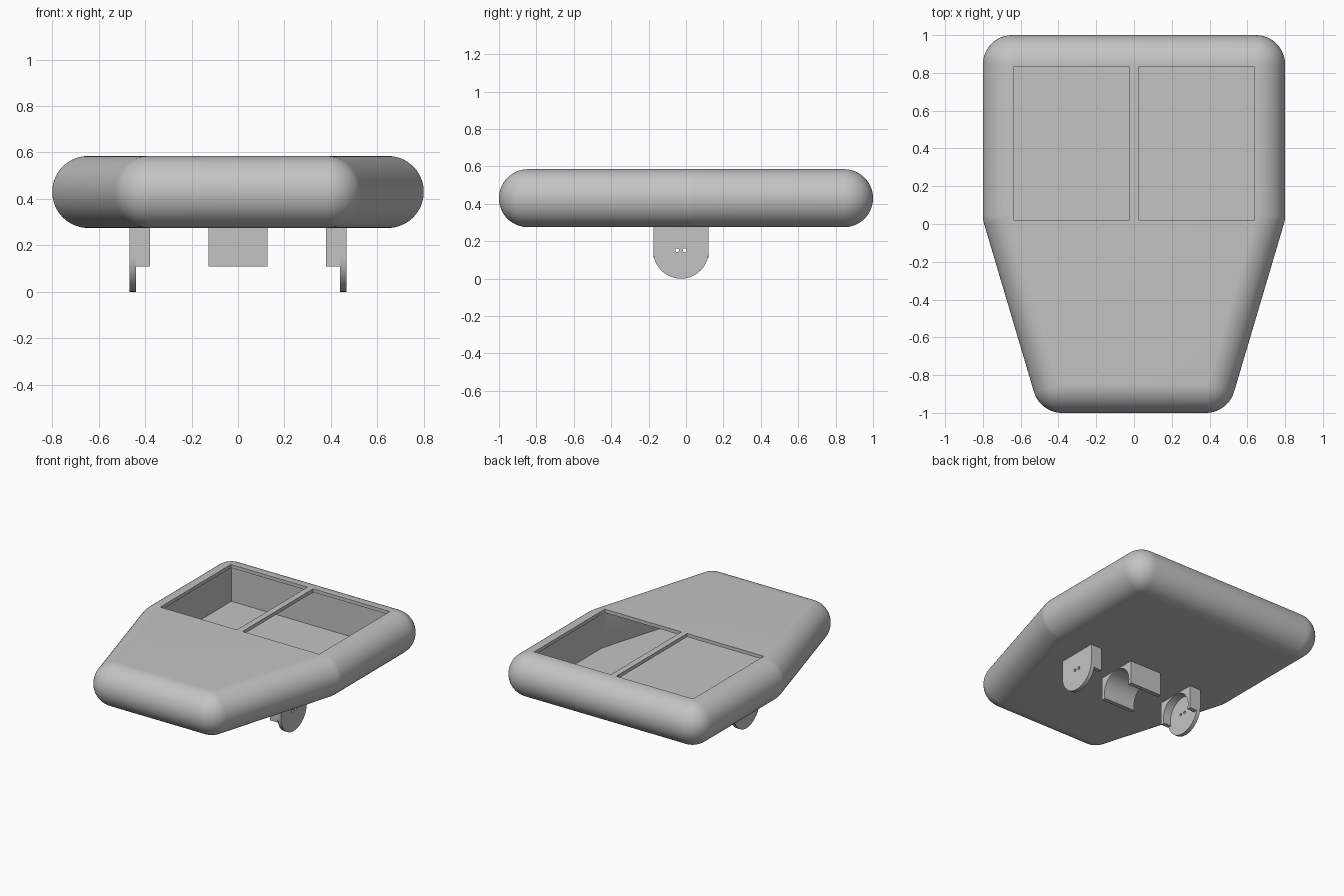
import bpy, bmesh
from math import atan2, cos, sin, pi, sqrt, asin

cube = bpy.data.objects.get("Cube")
if cube:
    bpy.data.objects.remove(cube, do_unlink=True)

GREY = (0.55, 0.55, 0.55, 1)
grey = bpy.data.materials.new("plain grey")
grey.use_nodes = True
grey.diffuse_color = GREY
grey.node_tree.nodes["Principled BSDF"].inputs["Base Color"].default_value = GREY


def finish(name, bm):
    """Turn a bmesh into a grey object."""
    bmesh.ops.recalc_face_normals(bm, faces=bm.faces)
    mesh = bpy.data.meshes.new(name)
    bm.to_mesh(mesh)
    bm.free()
    mesh.materials.append(grey)
    obj = bpy.data.objects.new(name, mesh)
    bpy.context.collection.objects.link(obj)
    return obj


def prism(name, points, low, high, axis):
    """Extrude a flat outline along x (points are y, z) or z (points are x, y)."""
    bm = bmesh.new()
    place = (lambda a, b, h: (h, a, b)) if axis == "x" else (lambda a, b, h: (a, b, h))
    face = bm.faces.new([bm.verts.new(place(a, b, low)) for a, b in points])
    new = bmesh.ops.extrude_face_region(bm, geom=[face])["geom"]
    verts = [v for v in new if isinstance(v, bmesh.types.BMVert)]
    bmesh.ops.translate(bm, verts=verts, vec=place(0, 0, high - low))
    return finish(name, bm)


def activate(obj):
    bpy.ops.object.select_all(action="DESELECT")
    obj.select_set(True)
    bpy.context.view_layer.objects.active = obj


def cut(obj, cutters):
    """Subtract the cutters in turn and remove them."""
    activate(obj)
    for cutter in cutters:
        mod = obj.modifiers.new("cut", "BOOLEAN")
        mod.operation, mod.solver, mod.object = "DIFFERENCE", "EXACT", cutter
        bpy.ops.object.modifier_apply(modifier=mod.name)
        bpy.data.objects.remove(cutter, do_unlink=True)


def smooth(obj):
    activate(obj)
    bpy.ops.object.shade_smooth_by_angle(angle=pi / 6)


def arc(cy, cz, r, start, end, steps):
    return [(cy + r * cos(start + (end - start) * i / steps),
             cz + r * sin(start + (end - start) * i / steps)) for i in range(steps + 1)]


# Hull: a tapered plan swept out by a fully round edge
R, MID = 0.155, 0.43
half = [(0.381, -0.845), (0.645, 0.045), (0.645, 0.845)]
plan = half + [(-x, y) for x, y in reversed(half)]


def outline(r):
    points = []
    for i, (x, y) in enumerate(plan):
        px, py = plan[i - 1]
        nx, ny = plan[(i + 1) % len(plan)]
        a = atan2(y - py, x - px) - pi / 2
        turn = (atan2(ny - y, nx - x) - pi / 2 - a) % (2 * pi)
        points += arc(x, y, r, a, a + turn, 12)
    return points


bm = bmesh.new()
STEPS = 32
rings = []
for k in range(STEPS + 1):
    phi = -pi / 2 + pi * k / STEPS
    rings.append([bm.verts.new((x, y, MID + R * sin(phi))) for x, y in outline(R * cos(phi))])
for a, b in zip(rings, rings[1:]):
    for i in range(len(a)):
        bm.faces.new((a[i - 1], a[i], b[i], b[i - 1]))
bmesh.ops.remove_doubles(bm, verts=bm.verts, dist=1e-5)
bmesh.ops.holes_fill(bm, edges=[e for e in bm.edges if e.is_boundary], sides=0)
hull = finish("hull", bm)

# Hollow inside, then two hatch openings through the top skin
cutters = [prism("cavity", plan, 0.31, 0.56, "z")]
for s in (-1, 1):
    x0, x1 = s * 0.0225, s * 0.638
    cutters.append(prism("opening", [(x0, 0.02), (x1, 0.02), (x1, 0.83), (x0, 0.83)],
                         0.5, 0.7, "z"))
cut(hull, cutters)
smooth(hull)

# Cradles under the hull: blocks with a round channel running sideways
CY, CZ, OUT, BORE = -0.027, 0.148, 0.148, 0.125
TOP, LIP = 0.28, 0.11
dip = asin((CZ - LIP) / BORE)
cradle = [(CY - OUT, LIP), (CY - OUT, TOP), (CY + OUT, TOP), (CY + OUT, LIP)]
cradle += arc(CY, CZ, BORE, -dip, pi + dip, 40)
smooth(prism("centre_cradle", cradle, -0.127, 0.127, "x"))

# Side brackets: a cradle closed by a round-ended plate with two small holes
plate = [(CY + OUT, TOP), (CY - OUT, TOP)] + arc(CY, CZ, OUT, pi, 2 * pi, 40)
for side, s in (("left", 1), ("right", -1)):
    smooth(prism(side + "_cradle", cradle, s * 0.38, s * 0.44, "x"))
    end = prism(side + "_end_plate", plate, s * 0.44, s * 0.468, "x")
    cut(end, [prism("hole", arc(CY + d, 0.152, 0.01, 0, 2 * pi * 15 / 16, 15),
                    s * 0.4, s * 0.5, "x") for d in (-0.02, 0.02)])
    smooth(end)
